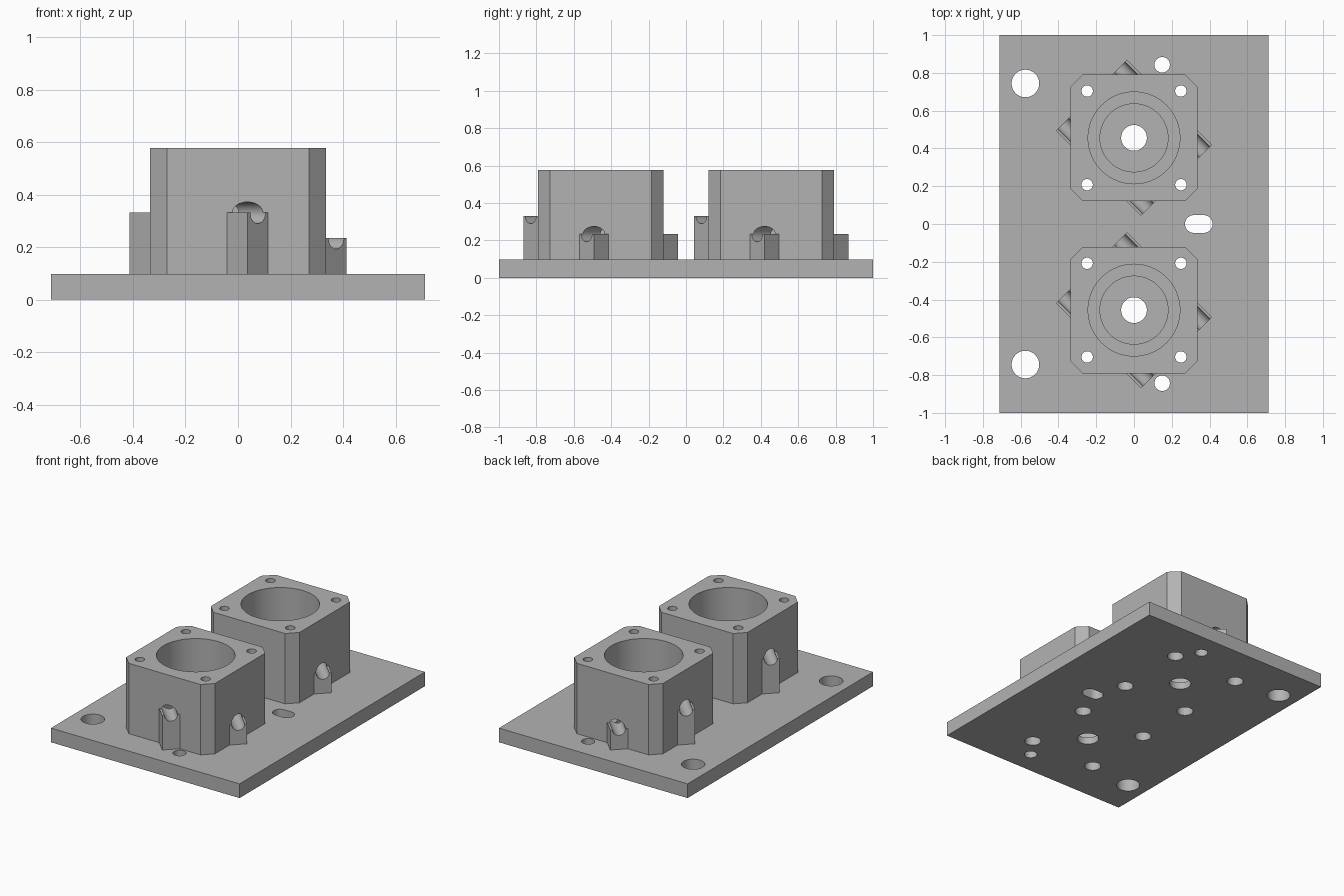
import bpy
import bmesh
from math import pi, radians, sqrt
from mathutils import Matrix, Vector

cube = bpy.data.objects.get("Cube")
if cube:
    bpy.data.objects.remove(cube, do_unlink=True)

PLATE_TOP = 0.097
HEIGHT = 0.577
SPACING = 0.456      # housing centre, along y
HALF = 0.335         # housing half width
CHAMFER = 0.064
SCREW = 0.248        # screw offset from the housing centre
CHORD = 0.211        # distance of the cross bores from the housing axis

grey = bpy.data.materials.new("plain_grey")
grey.use_nodes = True
grey.diffuse_color = (0.45, 0.45, 0.45, 1)
grey.node_tree.nodes["Principled BSDF"].inputs["Base Color"].default_value = (0.45, 0.45, 0.45, 1)


def finish(name, bm):
    bmesh.ops.recalc_face_normals(bm, faces=bm.faces)
    mesh = bpy.data.meshes.new(name)
    bm.to_mesh(mesh)
    bm.free()
    mesh.materials.append(grey)
    obj = bpy.data.objects.new(name, mesh)
    bpy.context.collection.objects.link(obj)
    return obj


def box(name, centre, size, turn=0.0):
    bm = bmesh.new()
    matrix = Matrix.Translation(centre) @ Matrix.Rotation(turn, 4, "Z") @ Matrix.Diagonal((*size, 1))
    bmesh.ops.create_cube(bm, size=1, matrix=matrix)
    return finish(name, bm)


def rod(name, start, end, radius, sides=48):
    start, end = Vector(start), Vector(end)
    axis = end - start
    bm = bmesh.new()
    matrix = Matrix.Translation((start + end) / 2) @ axis.to_track_quat("Z", "Y").to_matrix().to_4x4()
    bmesh.ops.create_cone(bm, cap_ends=True, segments=sides, radius1=radius, radius2=radius,
                          depth=axis.length, matrix=matrix)
    return finish(name, bm)


def drill(x, y, bottom, top, radius, sides=48):
    return rod("cutter", (x, y, bottom), (x, y, top), radius, sides)


def combine(target, tool, operation):
    mod = target.modifiers.new("combine", "BOOLEAN")
    mod.operation = operation
    mod.solver = "EXACT"
    mod.object = tool
    bpy.context.view_layer.objects.active = target
    bpy.ops.object.modifier_apply(modifier=mod.name)
    bpy.data.objects.remove(tool, do_unlink=True)


def smooth(obj):
    bpy.ops.object.select_all(action="DESELECT")
    obj.select_set(True)
    bpy.context.view_layer.objects.active = obj
    bpy.ops.object.shade_smooth_by_angle(angle=radians(30))


def screw_points(y):
    return [(sx * SCREW, y + sy * SCREW) for sx in (-1, 1) for sy in (-1, 1)]


def housing(name, y):
    # Square block with chamfered upright corners
    bm = bmesh.new()
    bmesh.ops.create_cube(bm, size=1, matrix=Matrix.Translation((0, y, (PLATE_TOP + HEIGHT) / 2))
                          @ Matrix.Diagonal((2 * HALF, 2 * HALF, HEIGHT - PLATE_TOP, 1)))
    upright = [e for e in bm.edges if abs(e.verts[0].co.z - e.verts[1].co.z) > 0.1]
    bmesh.ops.bevel(bm, geom=upright, offset=CHAMFER, segments=1, affect="EDGES")
    body = finish(name, bm)

    # Diagonal supports whose ends stand out of the four sides
    levels = ((-1, 0.331), (1, 0.234))
    for side, level in levels:
        offset = side * CHORD / sqrt(2)
        support = box("support", (offset, y + offset, (PLATE_TOP + level) / 2),
                      (0.636, 0.11, level - PLATE_TOP), -pi / 4)
        combine(body, support, "UNION")

    # Main bore, then the cross bores along the tops of the supports
    combine(body, drill(0, y, 0, 1, 0.243, 96), "DIFFERENCE")
    for side, level in levels:
        offset = side * CHORD / sqrt(2)
        reach = 0.35
        combine(body, rod("cutter", (offset + reach, y + offset - reach, level),
                          (offset - reach, y + offset + reach, level), 0.041), "DIFFERENCE")

    # Screw holes, wider at the bottom for the heads
    for px, py in screw_points(y):
        combine(body, drill(px, py, 0, 1, 0.03), "DIFFERENCE")
        combine(body, drill(px, py, -0.1, 0.2, 0.051), "DIFFERENCE")
    smooth(body)


# Base plate
plate = box("base_plate", (0, 0, PLATE_TOP / 2), (1.424, 2, PLATE_TOP))
for s in (-1, 1):
    y = s * SPACING
    # Shallow pocket and centre hole below each housing
    combine(plate, drill(0, y, 0.048, 0.3, 0.18, 96), "DIFFERENCE")
    combine(plate, drill(0, y, -0.1, 0.2, 0.068), "DIFFERENCE")
    for px, py in screw_points(y):
        combine(plate, drill(px, py, -0.1, 0.3, 0.051), "DIFFERENCE")
    # Mounting and locating holes
    combine(plate, drill(-0.575, s * 0.744, -0.1, 0.3, 0.073), "DIFFERENCE")
    combine(plate, drill(0.149, s * 0.843, -0.1, 0.3, 0.041), "DIFFERENCE")

# Rounded slot
slot = box("cutter", (0.343, 0, 0.05), (0.052, 0.094, 0.3))
for x in (0.317, 0.369):
    combine(slot, drill(x, 0, -0.1, 0.2, 0.047), "UNION")
combine(plate, slot, "DIFFERENCE")
smooth(plate)

housing("front_housing", -SPACING)
housing("rear_housing", SPACING)
